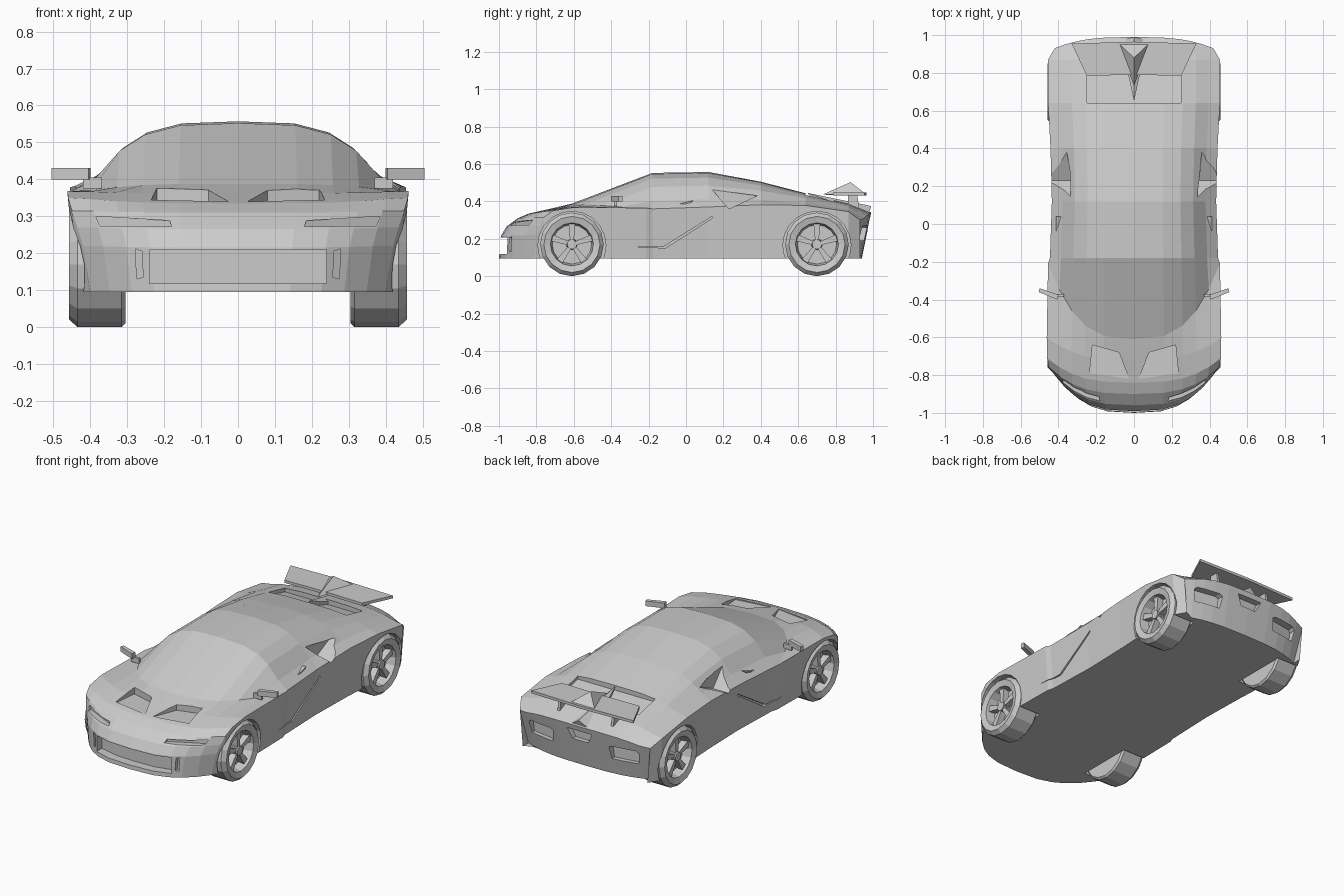
import bpy, bmesh
from math import sin, cos, tau
from mathutils import Vector

if "Cube" in bpy.data.objects:
    bpy.data.objects.remove(bpy.data.objects["Cube"])


def finish(bm, name):
    bmesh.ops.remove_doubles(bm, verts=bm.verts, dist=0.0003)
    bmesh.ops.recalc_face_normals(bm, faces=bm.faces)
    mesh = bpy.data.meshes.new(name)
    bm.to_mesh(mesh)
    bm.free()
    obj = bpy.data.objects.new(name, mesh)
    bpy.context.collection.objects.link(obj)
    return obj


def prism(bm, pts, axis, lo, hi, bend=0.0, sides=(1,)):
    """Extrude a 2D outline along an axis; bend follows the rounded bumper plan."""
    for s in sides:
        rings = []
        for d in (lo, hi):
            ring = []
            for p in pts:
                c = list(p)
                c.insert('xyz'.index(axis), d)
                c[1] += bend * (abs(c[0]) / 0.43) ** 3
                ring.append(bm.verts.new((c[0] * s, c[1], c[2])))
            rings.append(ring)
        a, b = rings
        bm.faces.new(a)
        bm.faces.new(b)
        for i in range(len(a)):
            j = (i + 1) % len(a)
            bm.faces.new((a[i], a[j], b[j], b[i]))


def lathe(bm, profile, n, cy, cz, s):
    """Spin (radius, x) points about a wheel axle."""
    rings = [[bm.verts.new((x * s, cy + r * sin(tau * k / n), cz + r * cos(tau * k / n)))
              for k in range(n)] for r, x in profile]
    for a, b in zip(rings, rings[1:]):
        for k in range(n):
            j = (k + 1) % n
            bm.faces.new((a[k], a[j], b[j], b[k]))


def solid(name, verts):
    bm = bmesh.new()
    for v in verts:
        bm.verts.new(v)
    bmesh.ops.convex_hull(bm, input=bm.verts)
    return finish(bm, name)


BOTH = (1, -1)
FLOOR = 0.095
WHEEL_Y, WHEEL_Z = (-0.61, 0.70), 0.17

# Body loft: centre y, sweep at the edge, half width, centre z, shoulder z
stations = [
    (-1.00, .19, .40, FLOOR, FLOOR), (-.99, .19, .42, .215, .22),
    (-.96, .18, .435, .265, .27), (-.90, .14, .45, .31, .315),
    (-.84, .13, .46, .335, .35), (-.72, .12, .462, .362, .368),
    (-.61, .40, .455, .388, .365), (-.18, 0, .445, .552, .36),
    (.12, 0, .435, .557, .37), (.40, 0, .442, .505, .382),
    (.64, 0, .455, .443, .378), (.87, 0, .455, .388, .345),
    (.99, -.06, .42, .34, .30), (.94, -.06, .40, FLOOR, FLOOR)]
G = (0, .35, .565, .72, .87, 1)
F = (1, .97, .84, .61, .22, 0)
bm = bmesh.new()
rows = []
for i, (y, b, w, zc, zs) in enumerate(stations):
    half = [(w * g, y + b * g ** 3, zs + (zc - zs) * f) for g, f in zip(G, F)]
    if 0 < i < len(stations) - 1:
        half.append((w - .018, y + b, FLOOR))
    else:
        half.append(None)
    row = []
    for s in (-1, 1):
        side = half[::-1] if s < 0 else half[1:]
        row += [bm.verts.new((p[0] * s, p[1], p[2])) if p else None for p in side]
    if row[0] is None:
        row[0], row[-1] = row[1], row[-2]
    rows.append(row)
for a, b in zip(rows, rows[1:]):
    for k in range(len(a) - 1):
        loop = list(dict.fromkeys((a[k], a[k + 1], b[k + 1], b[k])))
        bm.faces.new(loop)
loop = rows[0] + [r[-1] for r in rows[1:-1]] + rows[-1][::-1] + [r[0] for r in rows[-2:0:-1]]
bm.faces.new(list(dict.fromkeys(loop)))
bmesh.ops.triangulate(bm, faces=[f for f in bm.faces if len(f.verts) > 4])
body = finish(bm, "body")

# Openings cut into the body
bm = bmesh.new()
for wy in WHEEL_Y:
    arch = [(wy + .182 * sin(tau * k / 20), .165 + .182 * cos(tau * k / 20)) for k in range(20)]
    prism(bm, arch, 'x', .30, .6, sides=BOTH)
xs = (-.24, -.12, 0, .12, .24)
grille = [(x, .118) for x in xs] + [(x, .208) for x in xs[::-1]]
prism(bm, grille, 'y', -1.2, -.945, .19)
prism(bm, [(.257, .135), (.274, .13), (.278, .212), (.26, .205)], 'y', -1.2, -.965, .19, BOTH)
# headlamp slots
prism(bm, [(.18, .272), (.185, .288), (.385, .30), (.375, .274)], 'y', -1.2, -.925, .16, BOTH)
# bonnet vents
prism(bm, [(.025, -.82), (.08, -.68), (.22, -.64), (.235, -.79)], 'z', .337, .6, 0, BOTH)
# side intakes and door creases
prism(bm, [(.14, .462), (.38, .43), (.23, .36)], 'x', .335, .6, 0, BOTH)
prism(bm, [(-.27, .158), (-.12, .158), (.14, .32), (.14, .31), (-.11, .15)], 'x', .41, .6, 0, BOTH)
# engine bay recess
prism(bm, [(.64, .415), (.64, .6), (.79, .6), (.79, .378)], 'x', -.25, .25)
# tail lamp recesses and centre tail vent
prism(bm, [(.19, .19), (.18, .26), (.20, .27), (.34, .27), (.355, .255), (.345, .19)],
      'y', .935, 1.2, -.06, BOTH)
prism(bm, [(-.05, .25), (.05, .25), (.08, .31), (-.08, .31)], 'y', .945, 1.2)
cutter = finish(bm, "opening_cutter")
cutter.hide_render = True
cutter.hide_viewport = True
cut = body.modifiers.new("openings", 'BOOLEAN')
cut.operation, cut.solver, cut.object = 'DIFFERENCE', 'EXACT', cutter

# Wheels: tyre with recessed rim, hub and five spokes
for wy, end in zip(WHEEL_Y, ("front", "rear")):
    for s, side in zip(BOTH, ("right", "left")):
        bm = bmesh.new()
        lathe(bm, [(0, .395), (.105, .395), (.115, .448), (.15, .457), (.17, .435),
                   (.17, .315), (.16, .305), (0, .305)], 16, wy, WHEEL_Z, s)
        finish(bm, f"{end}_{side}_tyre")
        bm = bmesh.new()
        lathe(bm, [(0, .392), (.03, .392), (.026, .44), (0, .44)], 10, wy, WHEEL_Z, s)
        for k in range(5):
            a = tau * k / 5
            u, v = Vector((sin(a), cos(a))), Vector((cos(a), -sin(a)))
            c = Vector((wy, WHEEL_Z))
            pts = [c + u * r + v * h for r, h in
                   ((.02, -.01), (.11, -.018), (.11, .018), (.02, .01))]
            prism(bm, [tuple(p) for p in pts], 'x', .392, .432, sides=(s,))
        finish(bm, f"{end}_{side}_spokes")

# Rear wing, struts and centre fin
bm = bmesh.new()
for s in BOTH:
    a = [(0, .79), (.25, .785), (.33, .955), (0, .965)]
    prism(bm, a, 'z', .432, .448, sides=(s,))
    finish(bm, "wing_half")
    bm = bmesh.new()
    prism(bm, [(.87, .34), (.93, .34), (.915, .435), (.865, .435)], 'x', .165, .18, sides=(s,))
    finish(bm, "wing_strut")
    bm = bmesh.new()
bm.free()
solid("wing_fin", [(0, .73, .436), (0, .88, .503), (.085, .96, .44), (-.085, .96, .44), (0, .91, .43)])
solid("deck_spine", [(0, .65, .445), (.07, .975, .33), (-.07, .975, .33), (0, .99, .375), (0, .70, .38)])

# Mirrors and door handles
for s, side in zip(BOTH, ("right", "left")):
    bm = bmesh.new()
    prism(bm, [(.405, -.40), (.505, -.36), (.50, -.34), (.40, -.375)], 'z', .40, .43, sides=(s,))
    finish(bm, f"{side}_mirror")
    bm = bmesh.new()
    prism(bm, [(.37, -.385), (.42, -.385), (.42, -.37), (.37, -.37)], 'z', .375, .405, sides=(s,))
    finish(bm, f"{side}_mirror_stem")
    bm = bmesh.new()
    prism(bm, [(-.05, .372), (.03, .395), (.04, .405), (-.04, .385)], 'x', .38, .412, sides=(s,))
    finish(bm, f"{side}_door_handle")
